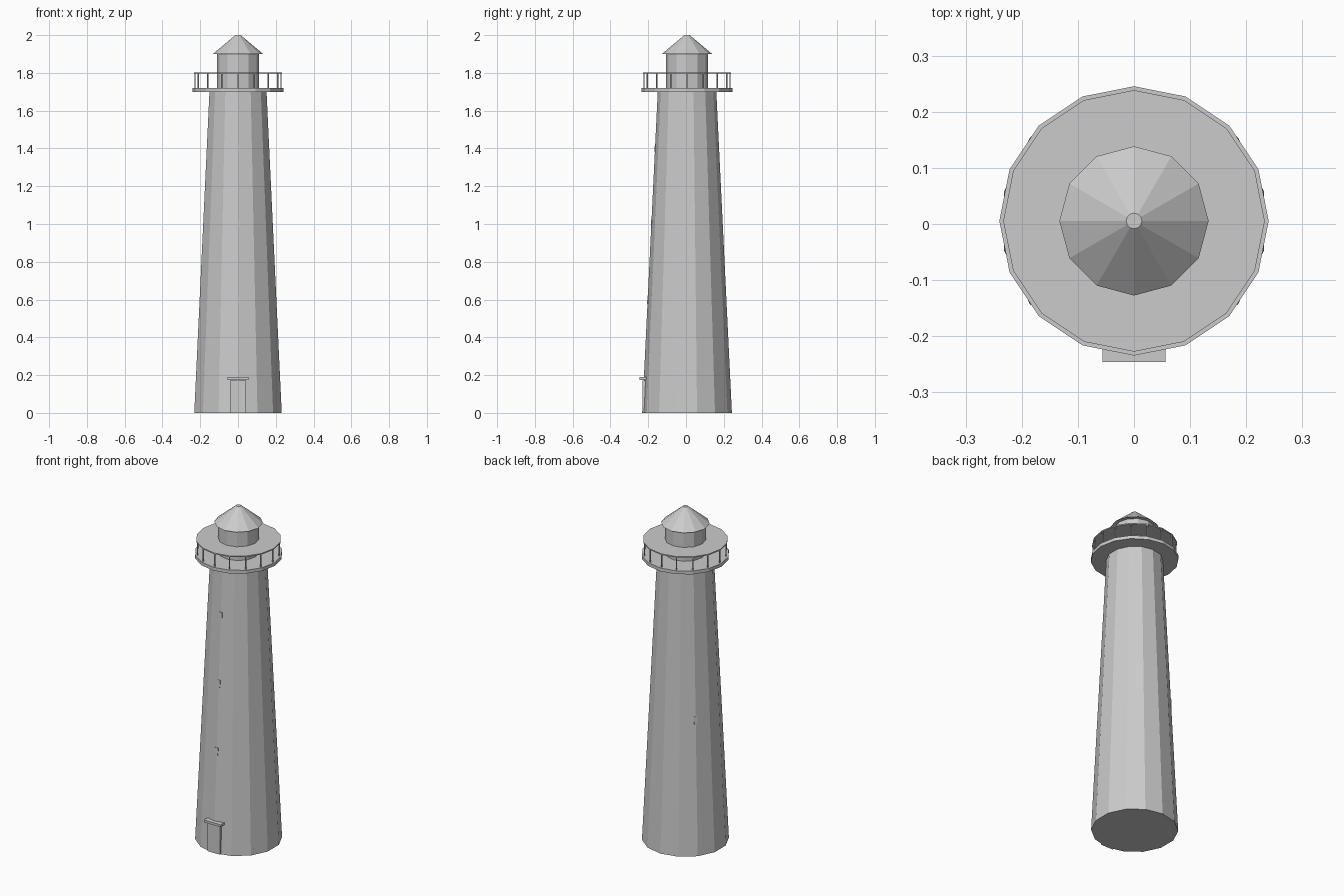
import bpy, math

if "Cube" in bpy.data.objects:
    bpy.data.objects.remove(bpy.data.objects["Cube"])

CY = 0.0055  # tower axis, slightly behind centre because the door hood projects forward

mat = bpy.data.materials.new("pale grey")
mat.diffuse_color = (0.6, 0.6, 0.6, 1)
mat.use_nodes = True
mat.node_tree.nodes["Principled BSDF"].inputs["Base Color"].default_value = mat.diffuse_color


def finish(name):
    ob = bpy.context.object
    ob.name = name
    ob.data.materials.append(mat)
    return ob


def frustum(name, sides, r1, r2, z1, z2, turn=0.0):
    # Blender's first cone vertex lies on +y
    bpy.ops.mesh.primitive_cone_add(vertices=sides, radius1=r1, radius2=r2, depth=z2 - z1,
                                    location=(0, CY, (z1 + z2) / 2), rotation=(0, 0, turn))
    return finish(name)


def box(name, size, loc, rot=(0, 0, 0)):
    bpy.ops.mesh.primitive_cube_add(size=1, location=loc, rotation=rot)
    ob = finish(name)
    ob.scale = size
    return ob


# Tapered tower
R0, R1, H = 0.2375, 0.155, 1.70
frustum("tower", 14, R0, R1, 0, H)

# Gallery deck, balusters and the thin disc at rail height
frustum("gallery_deck", 16, 0.24, 0.24, 1.70, 1.72)
frustum("gallery_rail_disc", 16, 0.233, 0.233, 1.796, 1.803)
POSTS = 16
for i in range(POSTS):
    a = 2 * math.pi * i / POSTS
    box(f"baluster_{i + 1}", (0.006, 0.006, 0.08),
        (0.227 * math.cos(a), CY + 0.227 * math.sin(a), 1.758), (0, 0, a))

# Lantern room and roof with a small flat tip
frustum("lantern_room", 12, 0.112, 0.112, 1.715, 1.905)
frustum("lantern_roof", 12, 0.133, 0.014, 1.90, 2.0)

# Door and its hood
box("door", (0.083, 0.04, 0.172), (0, -0.211, 0.086))
box("door_hood", (0.112, 0.05, 0.014), (0, -0.2205, 0.182))

# Small slit windows, barely proud of the tower wall
slope = math.atan((R0 - R1) / H)
for i, (z, deg) in enumerate([(0.6, -90), (1.0, -90), (1.4, -90), (0.8, 141.4)]):
    a = math.radians(deg)
    r = R0 + (R1 - R0) * z / H - 0.001
    box(f"window_{i + 1}", (0.006, 0.018, 0.045),
        (r * math.cos(a), CY + r * math.sin(a), z), (0, -slope, a))
